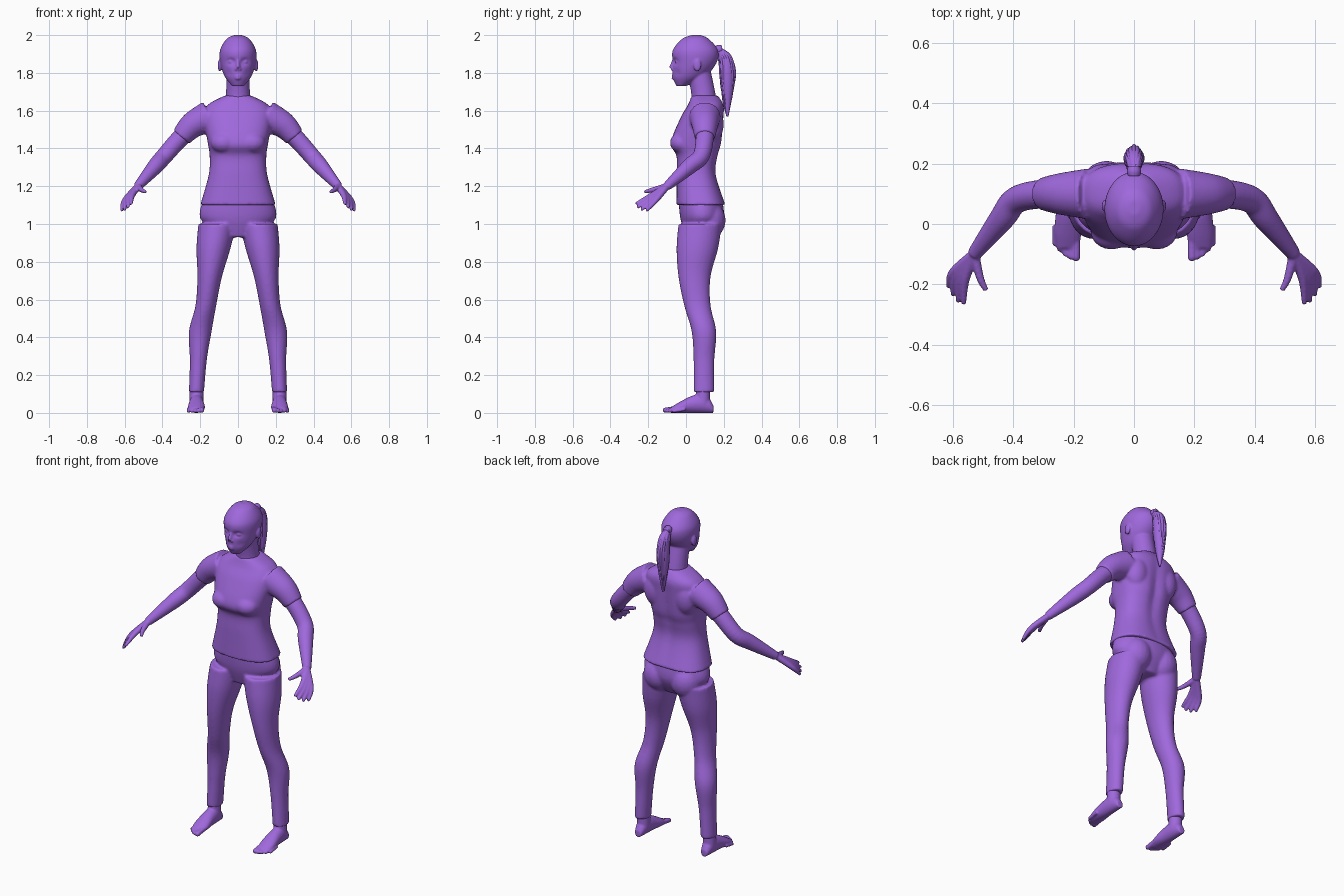
import bpy
import bmesh
import math
import random
from mathutils import Vector, Matrix

random.seed(4)
cube = bpy.data.objects.get("Cube")
if cube:
    bpy.data.objects.remove(cube, do_unlink=True)

purple = bpy.data.materials.new("soft_purple")
purple.use_nodes = True
purple.diffuse_color = (.35, .14, .72, 1)
purple.node_tree.nodes["Principled BSDF"].inputs["Base Color"].default_value = purple.diffuse_color

RIGHTWARD, BACKWARD, UPWARD = Matrix.Identity(3)
BOTH_SIDES = (1, -1)


def spline(keys, steps):
    """Smooth interpolation through rows of numbers."""
    padded = [keys[0], *keys, keys[-1]]
    rows = []
    for before, start, end, after in zip(padded, padded[1:], padded[2:], padded[3:]):
        for step in range(steps):
            t = step / steps
            ease = t * t * (3 - 2 * t)
            leave, arrive = t * (1 - t) ** 2, t * t * (t - 1)
            rows.append([b + (c - b) * ease + (c - a) / 2 * leave + (d - b) / 2 * arrive
                         for a, b, c, d in zip(before, start, end, after)])
    rows.append(keys[-1])
    return rows


def loft(bm, keys, axes=None, power=1, sides=24, steps=6, mirror=False):
    """Closed skin over rings (x, y, z, radius_u, radius_v)."""
    rows = spline(keys, steps)
    points = [Vector(row[:3]) for row in rows]
    run = (points[-1] - points[0]).normalized()
    reference = RIGHTWARD if abs(run.z) > .8 else UPWARD
    for side in BOTH_SIDES if mirror else BOTH_SIDES[:1]:
        rings = []
        for i, (point, row) in enumerate(zip(points, rows)):
            if axes:
                u, v = axes
            else:
                tangent = (points[min(i + 1, len(points) - 1)] - points[max(i - 1, 0)]).normalized()
                u = tangent.cross(reference).normalized()
                v = tangent.cross(u)
            ring = []
            for k in range(sides):
                angle = math.tau * k / sides
                c, s = math.cos(angle), math.sin(angle)
                co = (point + u * row[3] * math.copysign(abs(c) ** power, c)
                      + v * row[4] * math.copysign(abs(s) ** power, s))
                ring.append(bm.verts.new((co.x * side, co.y, co.z)))
            rings.append(ring)
        for low, high in zip(rings, rings[1:]):
            for k in range(sides):
                bm.faces.new((low[k - 1], low[k], high[k], high[k - 1]))
        bm.faces.new(rings[0])
        bm.faces.new(rings[-1])


def stack(bm, rows, **options):
    """Horizontal rings given as (x, z, front, back, half_width)."""
    keys = [(x, (front + back) / 2, z, width, (back - front) / 2)
            for x, z, front, back, width in rows]
    loft(bm, keys, axes=(RIGHTWARD, BACKWARD), **options)


def tube(bm, points, radii, **options):
    """Round limb through points, with one radius for each."""
    loft(bm, [(*point, radius, radius) for point, radius in zip(points, radii)], **options)


def ball(bm, centre, *size):
    """Mirrored pair of ellipsoids."""
    for side in BOTH_SIDES:
        place = Matrix.Translation((centre[0] * side, centre[1], centre[2]))
        bmesh.ops.create_uvsphere(bm, u_segments=20, v_segments=12, radius=1,
                                  matrix=place @ Matrix.Diagonal((*size, 1)))


def dent(bm, centre, reach, depth):
    """Push the surface softly along y, around a centre."""
    for vert in bm.verts:
        distance = sum(((a - b) / r) ** 2 for a, b, r in zip(vert.co, centre, reach))
        vert.co.y += depth * math.exp(-distance)


def finish(bm, name, voxel=None, smoothing=3):
    bmesh.ops.recalc_face_normals(bm, faces=bm.faces[:])
    mesh = bpy.data.meshes.new(name)
    bm.to_mesh(mesh)
    bm.free()
    mesh.materials.append(purple)
    for face in mesh.polygons:
        face.use_smooth = True
    part = bpy.data.objects.new(name, mesh)
    bpy.context.scene.collection.objects.link(part)
    if voxel:
        fuse = part.modifiers.new("fuse", 'REMESH')
        fuse.mode = 'VOXEL'
        fuse.voxel_size = voxel
        fuse.use_smooth_shade = True
        soften = part.modifiers.new("soften", 'SMOOTH')
        soften.factor = .5
        soften.iterations = smoothing


# Joints of the left arm and leg
shoulder = Vector((.15, .1, 1.57))
cuff = Vector((.3, .1, 1.46))
elbow = Vector((.39, .08, 1.36))
wrist = Vector((.53, -.1, 1.2))
ankle = Vector((.22, .09, .05))

# Shirt: torso, bust, shoulder blades and short sleeves
bm = bmesh.new()
stack(bm, [(0, 1.1, -.05, .21, .2), (0, 1.26, -.05, .16, .155), (0, 1.36, -.05, .17, .15),
           (0, 1.43, -.08, .19, .16), (0, 1.56, -.03, .2, .18), (0, 1.63, .01, .2, .16),
           (0, 1.68, .03, .17, .07)], power=.8, sides=64)
dent(bm, centre=(0, .2, 1.4), reach=(.03, .06, .2), depth=-.015)
ball(bm, (.075, -.025, 1.43), .07, .06, .055)
ball(bm, (.1, .14, 1.53), .07, .06, .1)
deltoid = shoulder.lerp(cuff, .6) + UPWARD * .02
tube(bm, [shoulder, deltoid, cuff], [.085, .07, .055], mirror=True)
finish(bm, "shirt", voxel=.008, smoothing=5)

# Trousers: pelvis, seat and legs
bm = bmesh.new()
stack(bm, [(0, .93, 0, .15, .09), (0, 1.03, -.03, .2, .2), (0, 1.14, -.04, .19, .18)], sides=48)
ball(bm, (.09, .12, 1.02), .09, .09, .1)
stack(bm, [(.11, 1, -.04, .19, .1), (.13, .87, -.05, .17, .09), (.15, .72, -.04, .13, .065),
           (.17, .57, -.01, .13, .055), (.2, .43, .03, .16, .06), (.21, .28, .04, .15, .045),
           (.22, .11, .04, .15, .04)], sides=32, mirror=True)
finish(bm, "trousers", voxel=.008, smoothing=4)

# Head and neck
bm = bmesh.new()
stack(bm, [(0, 1.73, -.05, 0, .03), (0, 1.78, -.07, .1, .07), (0, 1.85, -.07, .16, .093),
           (0, 1.92, -.07, .17, .095), (0, 1.98, -.02, .12, .06), (0, 2, .03, .08, .02)],
      sides=64, steps=10)
for side in BOTH_SIDES:
    dent(bm, centre=(side * .036, -.06, 1.86), reach=(.02, .04, .014), depth=.017)
    dent(bm, centre=(side * .05, -.05, 1.8), reach=(.02, .04, .02), depth=.006)
tube(bm, [(0, .1, 1.6), (0, .09, 1.7), (0, .07, 1.8)], [.07, .063, .062])

# Eyes, ears, nose and lips
ball(bm, (.036, -.043, 1.858), .017, .015, .012)
ball(bm, (.097, .06, 1.84), .01, .02, .033)
ball(bm, (.01, -.07, 1.82), .009, .01, .008)
tube(bm, [(0, -.06, 1.88), (0, -.08, 1.825)], [.008, .011], sides=12)
for height in (1.783, 1.771):
    tube(bm, [(-.026, -.055, 1.777), (0, -.07, height), (.026, -.055, 1.777)],
         [.003, .007, .003], sides=12)

# Arms
tube(bm, [shoulder.lerp(cuff, .5), cuff, elbow, elbow.lerp(wrist, .35), wrist],
     [.05, .048, .045, .042, .024], mirror=True)

# Hands: four fingers fan out from first to last, each with a rounded tip
first_knuckle, last_knuckle = Vector((.56, -.185, 1.15)), Vector((.6, -.16, 1.125))
first_tip, last_tip = Vector((.565, -.26, 1.11)), Vector((.615, -.205, 1.075))
for finger in range(4):
    across = finger / 3
    knuckle = first_knuckle.lerp(last_knuckle, across)
    tip = first_tip.lerp(last_tip, across)
    tip += (tip - knuckle) * .2 * math.sin(math.pi * across)
    tube(bm, [wrist, knuckle, tip], [.018, .015, .009], sides=12, mirror=True)
    ball(bm, tip, .009, .009, .009)
tube(bm, [wrist, (.51, -.18, 1.18), (.49, -.22, 1.17)], [.018, .013, .009], sides=12, mirror=True)

# Feet: rings from heel to ball, each resting on the ground
tube(bm, [ankle, ankle + UPWARD * .15], [.037, .037], mirror=True)
foot = [(.145, .02, .02), (.12, .03, .04), (.08, .037, .05),
        (.03, .04, .045), (-.03, .045, .03), (-.08, .038, .015)]
loft(bm, [(ankle.x, y, height, width, height) for y, width, height in foot],
     axes=(RIGHTWARD, UPWARD), mirror=True)

# Toes shrink and step back from the big toe outwards
for toe in range(5):
    outward = toe / 4
    radius = .014 - .005 * outward ** .5
    tip = Vector((.192 + .07 * outward, -.11 + .045 * outward ** 2, radius))
    root = tip + BACKWARD * .06 + UPWARD * .01
    tube(bm, [root, tip], [radius, radius], sides=12, mirror=True)
    ball(bm, tip, radius, radius, radius)
finish(bm, "skin", voxel=.0055, smoothing=2)


# Ponytail: a core wrapped in loose tapering strands
def hair_point(t):
    return Vector((0, .22 - .06 * (1 - t) ** 6, 1.93 - .36 * t ** 1.3))


def hair_spread(t):
    return .005 + .03 * math.sin(math.pi * t ** .9)


bm = bmesh.new()
stations = [i / 6 for i in range(7)]
tube(bm, [hair_point(t) for t in stations], [hair_spread(t) for t in stations])
strands = 16
for strand in range(strands):
    angle = math.tau * strand / strands
    around = Vector((.7 * math.cos(angle), math.sin(angle), 0))
    lift = UPWARD * random.uniform(0, .05)
    points = [hair_point(t) + lift * t * t + around * (hair_spread(t) + random.uniform(-.003, .003))
              for t in stations]
    tube(bm, points, [.011 * (1 - .8 * t * t) for t in stations], sides=8)
finish(bm, "ponytail")

# Hair tie
bm = bmesh.new()
tube(bm, [(0, .16, 1.925), (0, .175, 1.925), (0, .19, 1.925)], [.02, .023, .02])
finish(bm, "hair_tie")
